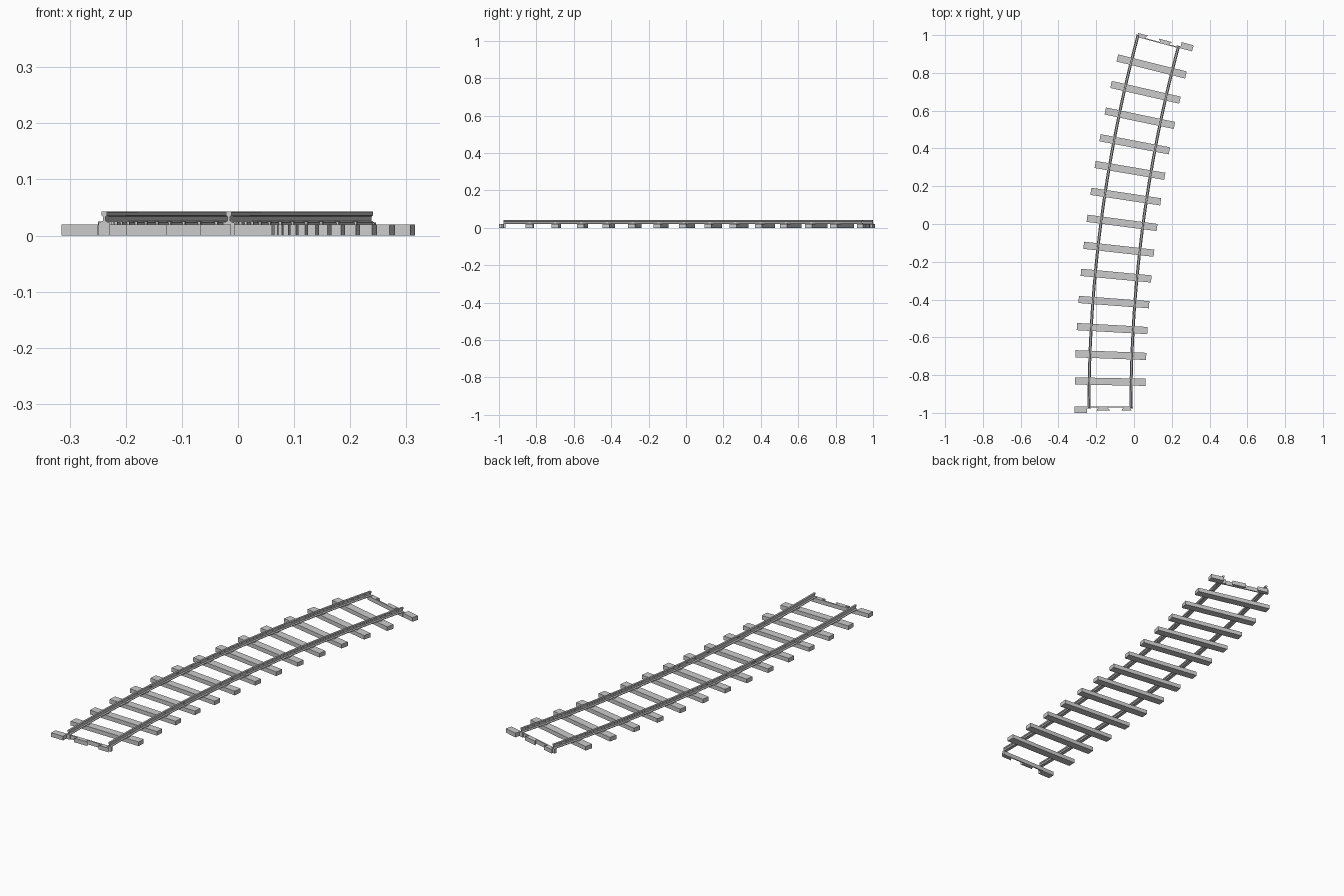
import bpy
import bmesh
from math import radians
from mathutils import Matrix

if "Cube" in bpy.data.objects:
    bpy.data.objects.remove(bpy.data.objects["Cube"], do_unlink=True)

RADIUS = 7.515                # track centre line
SWEEP = radians(15)
START = (-0.1275, -0.975)     # centre of the near end
SLEEPERS = 14                 # spacings along the curve
GAUGE = 0.111                 # half distance between rails
HALF = 0.187                  # half sleeper length
TOP = 0.02                    # sleeper top

grey = bpy.data.materials.new("track grey")
grey.use_nodes = True
COLOUR = (0.6, 0.6, 0.6, 1)
grey.diffuse_color = COLOUR
grey.node_tree.nodes["Principled BSDF"].inputs["Base Color"].default_value = COLOUR


def frame(angle):
    """Local frame on the curve: x across, y along the track."""
    pivot = Matrix.Translation((START[0] + RADIUS, START[1], 0))
    return pivot @ Matrix.Rotation(-angle, 4, "Z") @ Matrix.Translation((-RADIUS, 0, 0))


def finish(name, bm):
    bmesh.ops.recalc_face_normals(bm, faces=bm.faces)
    mesh = bpy.data.meshes.new(name)
    bm.to_mesh(mesh)
    bm.free()
    mesh.materials.append(grey)
    obj = bpy.data.objects.new(name, mesh)
    bpy.context.scene.collection.objects.link(obj)


def prism(bm, outline, low, high, place):
    """Extrude a flat outline between two heights."""
    rings = [[bm.verts.new(place @ Matrix.Translation((x, y, z)).translation)
              for x, y in outline] for z in (low, high)]
    for ring in rings:
        bm.faces.new(ring)
    for i in range(len(outline)):
        j = (i + 1) % len(outline)
        bm.faces.new((rings[0][i], rings[0][j], rings[1][j], rings[1][i]))


def block(bm, x0, x1, y0, y1, low, high, place):
    prism(bm, [(x0, y0), (x1, y0), (x1, y1), (x0, y1)], low, high, place)


# Rails: an I-shaped section swept along the curve
side = [(0.008, 0.02), (0.008, 0.023), (0.0025, 0.026), (0.0025, 0.034),
        (0.005, 0.036), (0.005, 0.042), (0.004, 0.043)]
section = side + [(-x, z) for x, z in reversed(side)]
for name, offset in (("left_rail", GAUGE), ("right_rail", -GAUGE)):
    bm = bmesh.new()
    rings = []
    for k in range(SLEEPERS * 2 + 1):
        place = frame(SWEEP * k / (SLEEPERS * 2))
        rings.append([bm.verts.new(place @ Matrix.Translation((offset + x, 0, z)).translation)
                      for x, z in section])
    for a, b in zip(rings, rings[1:]):
        for i in range(len(section)):
            j = (i + 1) % len(section)
            bm.faces.new((a[i], a[j], b[j], b[i]))
    bm.faces.new(rings[0])
    bm.faces.new(rings[-1])
    finish(name, bm)

# Sleepers with a rail clip on both sides of each rail
sleepers, clips = bmesh.new(), bmesh.new()
for k in range(1, SLEEPERS):
    place = frame(SWEEP * k / SLEEPERS)
    block(sleepers, -HALF, HALF, -0.019, 0.019, 0, TOP, place)
    for rail in (-GAUGE, GAUGE):
        for s in (-0.0085, 0.0085):
            block(clips, rail + s - 0.0035, rail + s + 0.0035, -0.006, 0.006, TOP, 0.025, place)
finish("sleepers", sleepers)
finish("rail_clips", clips)

# Interlocking ends: the far end is the near end turned half round
ends = (("near_end", frame(0)),
        ("far_end", frame(SWEEP) @ Matrix.Rotation(radians(180), 4, "Z")))
for name, place in ends:
    bm = bmesh.new()
    block(bm, -HALF, -0.122, -0.025, 0.008, 0, TOP, place)
    block(bm, -0.122, 0.118, 0.004, 0.01, 0, TOP, place)
    for x0, x1 in ((-0.072, 0.0), (0.06, 0.115)):
        prism(bm, [(x0, -0.012), (x1, -0.012), (x1 - 0.014, 0.006), (x0 + 0.014, 0.006)],
              0, TOP, place)
    # Feet that carry the rail ends
    for rail in (-GAUGE, GAUGE):
        block(bm, rail - 0.01, rail + 0.01, -0.002, 0.01, 0, 0.023, place)
    finish(name + "_connector", bm)
